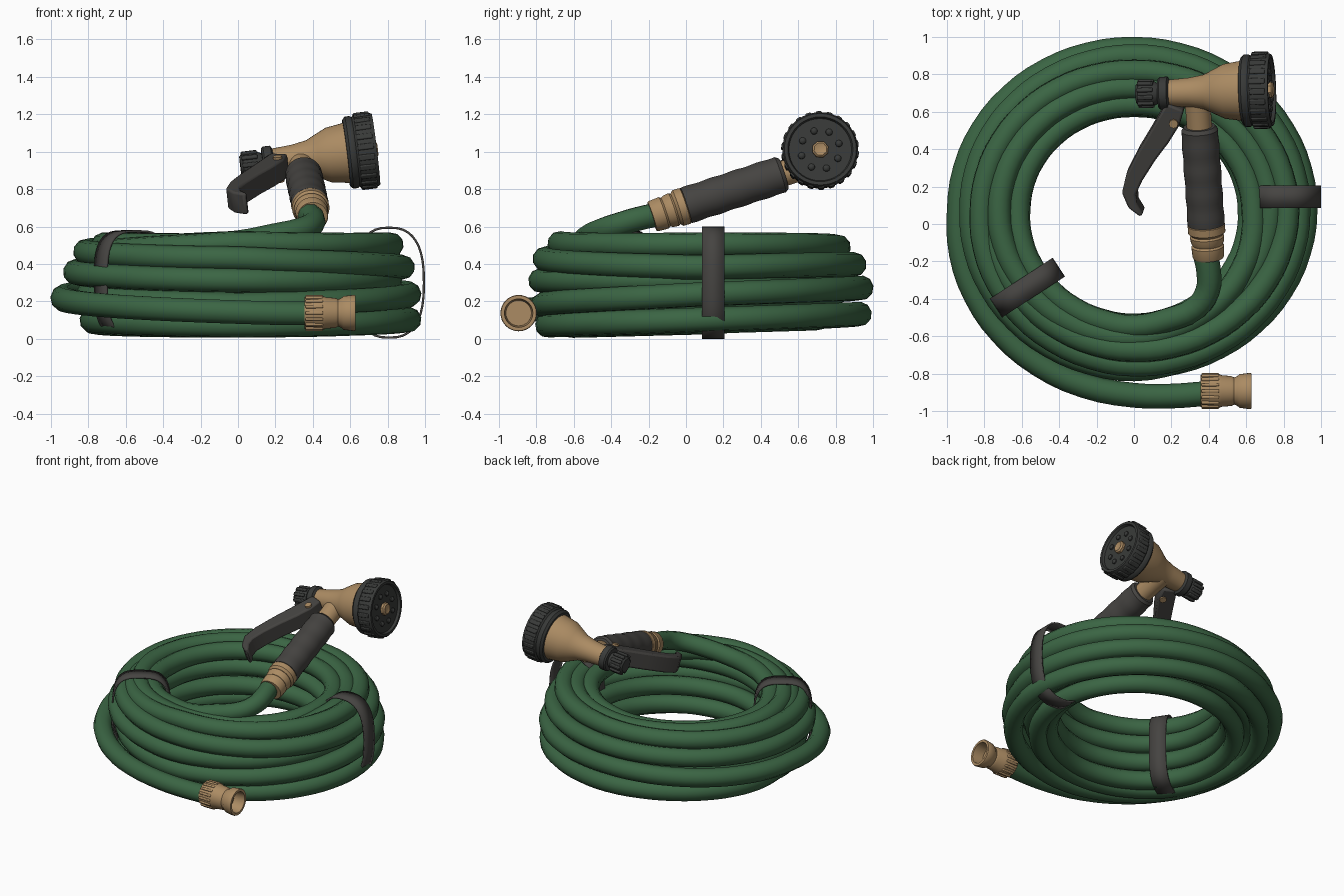
import bpy, bmesh
from math import sin, cos, pi, radians, copysign
from mathutils import Matrix, Vector

cube = bpy.data.objects.get("Cube")
if cube:
    bpy.data.objects.remove(cube, do_unlink=True)


def material(name, rgb):
    m = bpy.data.materials.new(name)
    m.use_nodes = True
    m.diffuse_color = (*rgb, 1)
    m.node_tree.nodes["Principled BSDF"].inputs["Base Color"].default_value = (*rgb, 1)
    return m


GREEN = material("hose green", (0.043, 0.13, 0.057))
TAN = material("brass tan", (0.41, 0.26, 0.125))
DARK = material("dark plastic", (0.04, 0.042, 0.04))
RUBBER = material("grey rubber", (0.06, 0.057, 0.053))


def smooth(obj, angle=35):
    bpy.ops.object.select_all(action="DESELECT")
    obj.select_set(True)
    bpy.context.view_layer.objects.active = obj
    bpy.ops.object.shade_smooth_by_angle(angle=radians(angle))


def finish(name, bm, mat, frame=Matrix(), bevel=0):
    bmesh.ops.recalc_face_normals(bm, faces=bm.faces)
    mesh = bpy.data.meshes.new(name)
    bm.to_mesh(mesh)
    bm.free()
    mesh.materials.append(mat)
    obj = bpy.data.objects.new(name, mesh)
    obj.matrix_world = frame
    bpy.context.collection.objects.link(obj)
    if bevel:
        mod = obj.modifiers.new("soft edges", "BEVEL")
        mod.width, mod.segments = bevel, 2
    smooth(obj)
    return obj


def lathe(name, profile, mat, frame, steps=32):
    """Turn (height, radius) points around the frame's z axis."""
    bm = bmesh.new()
    vs = [bm.verts.new((r, 0, h)) for h, r in profile]
    es = [bm.edges.new(p) for p in zip(vs, vs[1:])]
    bmesh.ops.spin(bm, geom=vs + es, axis=(0, 0, 1), cent=(0, 0, 0),
                   angle=2 * pi, steps=steps, use_duplicate=False)
    bmesh.ops.remove_doubles(bm, verts=bm.verts, dist=1e-4)
    return finish(name, bm, mat, frame)


def ribs(name, count, radius, low, high, width, depth, mat, frame):
    """Ring of grip blocks around the frame's z axis."""
    bm = bmesh.new()
    for i in range(count):
        place = (Matrix.Rotation(2 * pi * i / count, 4, "Z")
                 @ Matrix.Translation((radius, 0, (low + high) / 2))
                 @ Matrix.Diagonal((depth, width, high - low, 1)))
        bmesh.ops.create_cube(bm, size=1, matrix=place)
    return finish(name, bm, mat, frame, 0.006)


def coil_point(t, r, z):
    a = -pi / 2 - 2 * pi * t
    y = 0.07 + 0.93 * r * sin(a)
    return Vector((r * cos(a), y, z + 0.03 * y))


def coil(keys, per_turn=24):
    """Sample (turn, radius, height) keys clockwise from the front."""
    pts = []
    for (t0, r0, z0), (t1, r1, z1) in zip(keys, keys[1:]):
        n = round((t1 - t0) * per_turn)
        for i in range(n):
            f = i / n
            pts.append(coil_point(t0 + (t1 - t0) * f, r0 + (r1 - r0) * f, z0 + (z1 - z0) * f))
    return pts + [coil_point(*keys[-1])]


def hose(name, points, cyclic=False):
    cu = bpy.data.curves.new(name, "CURVE")
    cu.dimensions = "3D"
    cu.bevel_depth, cu.bevel_resolution = 0.066, 3
    cu.resolution_u, cu.use_fill_caps = 3, True
    sp = cu.splines.new("BEZIER")
    sp.bezier_points.add(len(points) - 1)
    for bp, p in zip(sp.bezier_points, points):
        bp.co = p
        bp.handle_left_type = bp.handle_right_type = "AUTO"
    sp.use_cyclic_u = cyclic
    cu.materials.append(GREEN)
    obj = bpy.data.objects.new(name, cu)
    bpy.context.collection.objects.link(obj)
    bpy.ops.object.select_all(action="DESELECT")
    obj.select_set(True)
    bpy.context.view_layer.objects.active = obj
    bpy.ops.object.convert(target="MESH")
    smooth(bpy.context.object, 50)


# Outer hose run, climbing from the free end
lead = [Vector((0.38, -0.907, 0.135)), Vector((0.2, -0.92, 0.137))]
hose("outer_hose_coil", lead + coil([
    (0, 1.06, 0.17), (0.25, 0.935, 0.22), (0.5, 0.93, 0.245), (0.75, 0.915, 0.235),
    (1, 0.895, 0.205), (1.25, 0.8, 0.24), (1.5, 0.79, 0.3), (1.75, 0.81, 0.31),
    (2, 0.91, 0.335), (2.25, 0.87, 0.355), (2.5, 0.89, 0.37), (2.75, 0.88, 0.38),
    (3, 0.885, 0.45), (3.25, 0.815, 0.465), (3.5, 0.8, 0.465), (3.75, 0.82, 0.5),
    (4, 0.8, 0.53), (4.25, 0.76, 0.45), (4.5, 0.76, 0.36)]))

# Inner hose run, from the spray gun down the inside and along the bottom
lead = [Vector(p) for p in ((0.378, -0.15, 0.665), (0.4, -0.26, 0.64), (0.393, -0.36, 0.61),
                            (0.33, -0.45, 0.58), (0.19, -0.51, 0.55))]
hose("inner_hose_coil", lead + coil([
    (0, 0.665, 0.53), (0.25, 0.62, 0.47), (0.5, 0.615, 0.45), (0.75, 0.64, 0.49), (1, 0.73, 0.52),
    (1.25, 0.72, 0.5), (1.5, 0.71, 0.47), (1.75, 0.73, 0.49), (2, 0.71, 0.42), (2.25, 0.62, 0.36),
    (2.5, 0.61, 0.33), (2.75, 0.62, 0.29), (3, 0.66, 0.25), (3.25, 0.63, 0.22), (3.5, 0.62, 0.18),
    (4, 0.66, 0.11), (4.25, 0.65, 0.09), (5, 0.74, 0.09),
    (5.25, 0.77, 0.087), (5.5, 0.92, 0.105), (5.75, 0.915, 0.1), (6, 0.87, 0.095),
    (6.25, 0.78, 0.1), (6.5, 0.76, 0.2)]))
for level in (0.2, 0.32):
    hose("middle_hose_ring", [coil_point(i / 32, 0.76, level) for i in range(32)], True)


# Straps around the bundle
def strap(name, heading, middle, half_r, half_z, power, centre):
    bm = bmesh.new()
    n, width = 40, 0.12
    rings = []
    for y in (-width / 2, width / 2):
        ring = []
        for i in range(n):
            c, s = cos(2 * pi * i / n), sin(2 * pi * i / n)
            ring.append(bm.verts.new((middle + half_r * copysign(abs(c) ** power, c), y,
                                      0.3 + half_z * copysign(abs(s) ** power, s))))
        rings.append(ring)
    for i in range(n):
        j = (i + 1) % n
        bm.faces.new((rings[0][i], rings[0][j], rings[1][j], rings[1][i]))
    frame = Matrix.Translation(centre) @ Matrix.Rotation(radians(heading), 4, "Z")
    obj = finish(name, bm, RUBBER, frame)
    mod = obj.modifiers.new("thickness", "SOLIDIFY")
    mod.thickness, mod.offset = 0.012, 0


strap("right_strap", 0, 0.808, 0.186, 0.294, 0.78, (0, 0.145, 0))
strap("left_strap", -147, 0.68, 0.195, 0.275, 0.62, (0, 0.03, 0))

# Free end coupling
end = Matrix.Translation((0.355, -0.893, 0.138)) @ Matrix.Rotation(pi / 2, 4, "Y")
lathe("end_coupling", [(0, 0.06), (0, 0.085), (0.1, 0.09), (0.115, 0.084), (0.165, 0.08),
                       (0.18, 0.073), (0.195, 0.078), (0.21, 0.09), (0.265, 0.097),
                       (0.273, 0.094), (0.273, 0.076), (0.19, 0.068), (0.19, 0)], TAN, end)
ribs("end_coupling_ribs", 16, 0.088, 0.005, 0.1, 0.018, 0.016, TAN, end)

# Spray gun frame: x along the barrel, y along the handle
ax = Vector((0.99, 0.03, 0.12)).normalized()
ay = Vector((-0.03, 0.95, 0.315))
ay = (ay - ax * ay.dot(ax)).normalized()
gun = Matrix.Translation((0.345, 0.705, 0.965)) @ Matrix((ax, ay, ax.cross(ay))).transposed().to_4x4()
barrel = gun @ Matrix.Rotation(pi / 2, 4, "Y")
handle = gun @ Matrix.Translation((-0.011, 0, -0.02)) @ Matrix.Rotation(-pi / 2, 4, "X")

# Barrel and spray head
lathe("barrel", [(-0.2, 0), (-0.2, 0.068), (-0.05, 0.079), (0.03, 0.093), (0.08, 0.118),
                 (0.14, 0.147), (0.25, 0.164), (0.25, 0)], TAN, barrel)
lathe("spray_head", [(0.235, 0), (0.235, 0.178), (0.25, 0.194), (0.275, 0.194), (0.285, 0.187),
                     (0.295, 0.198), (0.37, 0.202), (0.395, 0.192), (0.395, 0.174), (0.377, 0.167),
                     (0.377, 0)], DARK, barrel, 40)
ribs("spray_head_ribs", 22, 0.199, 0.295, 0.38, 0.032, 0.016, DARK, barrel)
lathe("spray_centre", [(0.37, 0.045), (0.395, 0.045), (0.405, 0.035), (0.4, 0.02), (0.4, 0)],
      TAN, barrel, 8)
for i in range(8):
    spot = Matrix.Rotation(pi / 4 * i, 4, "Z") @ Matrix.Translation((0.105, 0, 0))
    lathe("spray_button", [(0.37, 0.02), (0.385, 0.018), (0.393, 0.01), (0.395, 0)],
          DARK, barrel @ spot, 10)

# Flow knob at the rear
lathe("rear_collar", [(-0.215, 0), (-0.215, 0.08), (-0.205, 0.088), (-0.165, 0.088), (-0.155, 0.07)],
      DARK, barrel)
lathe("flow_knob", [(-0.335, 0), (-0.335, 0.05), (-0.32, 0.065), (-0.235, 0.064), (-0.205, 0.045)],
      DARK, barrel, 20)
ribs("flow_knob_ribs", 10, 0.064, -0.325, -0.24, 0.024, 0.024, DARK, barrel)

# Handle: neck, rubber grip with soft waves, hose coupling
lathe("neck", [(-0.25, 0.068), (-0.12, 0.068), (0, 0.072)], TAN, handle)
grip = [(-0.75 + 0.0265 * i, 0.099 + 0.002 * sin(i * 1.25)) for i in range(21)]
lathe("handle_grip", [(-0.75, 0)] + grip + [(-0.2, 0.085), (-0.2, 0)], RUBBER, handle)
lathe("hose_coupling", [(-0.94, 0), (-0.94, 0.08), (-0.93, 0.085), (-0.875, 0.088),
                        (-0.865, 0.08), (-0.85, 0.088), (-0.82, 0.092), (-0.81, 0.085),
                        (-0.795, 0.1), (-0.755, 0.1), (-0.745, 0.08)], TAN, handle)

# Trigger lever: tapered hooked bar with width across the gun
path = [(-0.125, -0.06, 0.05), (-0.163, -0.14, 0.06), (-0.222, -0.23, 0.058),
        (-0.295, -0.33, 0.052), (-0.37, -0.45, 0.046), (-0.405, -0.54, 0.038),
        (-0.39, -0.61, 0.026), (-0.345, -0.665, 0.012)]
pts = [Vector(p[:2]) for p in path]
sides = ([], [])
for i, (x, y, half) in enumerate(path):
    d = (pts[min(i + 1, len(pts) - 1)] - pts[max(i - 1, 0)]).normalized()
    off = Vector((-d.y, d.x)) * half
    sides[0].append(pts[i] + off)
    sides[1].append(pts[i] - off)
bm = bmesh.new()
rows = [[bm.verts.new((v.x, v.y, z)) for v in side] for side in sides for z in (-0.055, 0.065)]
a, b, c, d = rows
for i in range(len(path) - 1):
    for p, q in ((a, b), (b, d), (d, c), (c, a)):
        bm.faces.new((p[i], p[i + 1], q[i + 1], q[i]))
for i in (0, -1):
    bm.faces.new((a[i], b[i], d[i], c[i]))
finish("trigger", bm, RUBBER, gun, 0.014)
lathe("trigger_pin", [(-0.065, 0), (-0.065, 0.024), (0.078, 0.024), (0.078, 0)], TAN,
      gun @ Matrix.Translation((-0.137, -0.15, 0)), 12)
